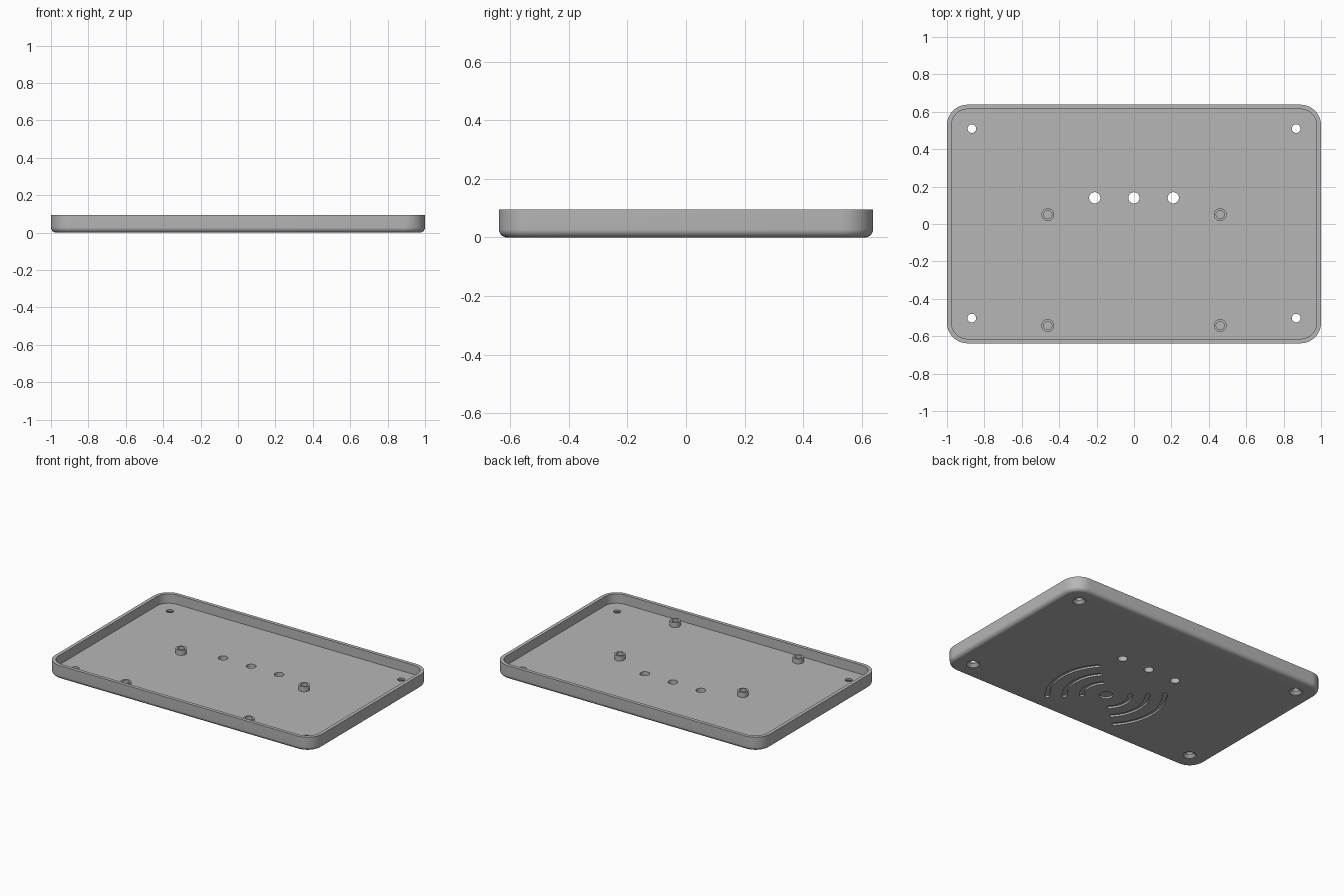
import bpy, bmesh
from math import sin, cos, pi, radians
from mathutils import Vector

cube = bpy.data.objects.get("Cube")
if cube:
    bpy.data.objects.remove(cube, do_unlink=True)

HX, HY, HEIGHT = 1.0, 0.638, 0.095      # outer half sizes and height
CORNER, WALL, FLOOR, FILLET = 0.11, 0.024, 0.032, 0.028

grey = bpy.data.materials.new("plain grey")
grey.use_nodes = True
colour = (0.47, 0.47, 0.47, 1)
grey.diffuse_color = colour
grey.node_tree.nodes["Principled BSDF"].inputs["Base Color"].default_value = colour


def loft(bm, rings, closed=False):
    """Skin a stack of point rings; cap the ends, or join last to first."""
    loops = [[bm.verts.new(p) for p in ring] for ring in rings]
    pairs = list(zip(loops, loops[1:]))
    if closed:
        pairs.append((loops[-1], loops[0]))
    else:
        bm.faces.new(loops[0][::-1])
        bm.faces.new(loops[-1])
    n = len(loops[0])
    for a, b in pairs:
        for i in range(n):
            j = (i + 1) % n
            bm.faces.new((a[i], a[j], b[j], b[i]))


def circle(x, y, z, r, n=40):
    return [Vector((x + r * cos(2 * pi * i / n), y + r * sin(2 * pi * i / n), z))
            for i in range(n)]


def rounded_rect(inset, z, steps=12):
    """Rounded rectangle, inset evenly from the outer outline."""
    pts = []
    for k, (sx, sy) in enumerate([(1, 1), (-1, 1), (-1, -1), (1, -1)]):
        for i in range(steps + 1):
            a = pi / 2 * (k + i / steps)
            r = CORNER - inset
            pts.append(Vector((sx * (HX - CORNER) + r * cos(a),
                               sy * (HY - CORNER) + r * sin(a), z)))
    return pts


def arc_slot(x, y, z, radius, half, middle, sweep, n=32):
    """Outline of a curved slot with round ends."""
    pts = []
    for i in range(n + 1):
        a = middle - sweep + 2 * sweep * i / n
        pts.append((a, radius + half))
    outer = [Vector((x + r * cos(a), y + r * sin(a), z)) for a, r in pts]
    inner = [Vector((x + (r - 2 * half) * cos(a), y + (r - 2 * half) * sin(a), z))
             for a, r in reversed(pts)]

    def cap(angle, start):
        cx, cy = x + radius * cos(angle), y + radius * sin(angle)
        return [Vector((cx + half * cos(start + pi * i / 8),
                        cy + half * sin(start + pi * i / 8), z)) for i in range(1, 8)]
    return outer + cap(middle + sweep, middle + sweep) + inner \
        + cap(middle - sweep, middle - sweep + pi)


def make_object(name, bm):
    bmesh.ops.recalc_face_normals(bm, faces=bm.faces)
    mesh = bpy.data.meshes.new(name)
    bm.to_mesh(mesh)
    bm.free()
    mesh.materials.append(grey)
    obj = bpy.data.objects.new(name, mesh)
    bpy.context.collection.objects.link(obj)
    return obj


def smooth(obj):
    bpy.ops.object.select_all(action='DESELECT')
    obj.select_set(True)
    bpy.context.view_layer.objects.active = obj
    bpy.ops.object.shade_smooth_by_angle(angle=radians(30))


# Tray: filleted bottom edge, upright wall, flat rim and recessed floor
bm = bmesh.new()
rings = []
for i in range(9):
    a = pi / 2 * i / 8
    rings.append(rounded_rect(FILLET * (1 - sin(a)), FILLET * (1 - cos(a))))
rings += [rounded_rect(0, HEIGHT), rounded_rect(WALL, HEIGHT), rounded_rect(WALL, FLOOR)]
loft(bm, rings)
tray = make_object("tray", bm)

# Cutters: countersunk corner holes, indicator holes, curved grooves underneath
bm = bmesh.new()
for x in (-0.867, 0.867):
    for y in (-0.503, 0.51):
        loft(bm, [circle(x, y, z, r) for z, r in
                  [(-0.01, 0.041), (0.002, 0.041), (0.02, 0.023), (0.06, 0.023)]])
for x in (-0.21, 0, 0.21):
    loft(bm, [circle(x, 0.14, z, 0.03) for z in (-0.01, 0.06)])
CY, DEPTH = -0.267, 0.012
loft(bm, [circle(0, CY, z, 0.042) for z in (-0.01, DEPTH)])
for radius in (0.15, 0.255, 0.36):
    for middle in (0, pi):
        loft(bm, [arc_slot(0, CY, z, radius, 0.014, middle, radians(42))
                  for z in (-0.01, DEPTH)])
cutter = make_object("hole_cutter", bm)
cutter.hide_render = True

cut = tray.modifiers.new("holes", 'BOOLEAN')
cut.operation = 'DIFFERENCE'
cut.solver = 'EXACT'
cut.object = cutter
bpy.context.view_layer.update()
result = bpy.data.meshes.new_from_object(
    tray.evaluated_get(bpy.context.evaluated_depsgraph_get()))
tray.modifiers.clear()
tray.data = result
bpy.data.objects.remove(cutter, do_unlink=True)
smooth(tray)

# Hollow mounting posts on the floor
for side, x in (("right", -0.461), ("left", 0.461)):
    for end, y in (("front", -0.543), ("back", 0.05)):
        bm = bmesh.new()
        loft(bm, [circle(x, y, z, r) for z, r in
                  [(FLOOR - 0.004, 0.034), (0.066, 0.034),
                   (0.066, 0.022), (FLOOR - 0.004, 0.022)]], closed=True)
        smooth(make_object(f"mounting_post_{end}_{side}", bm))
